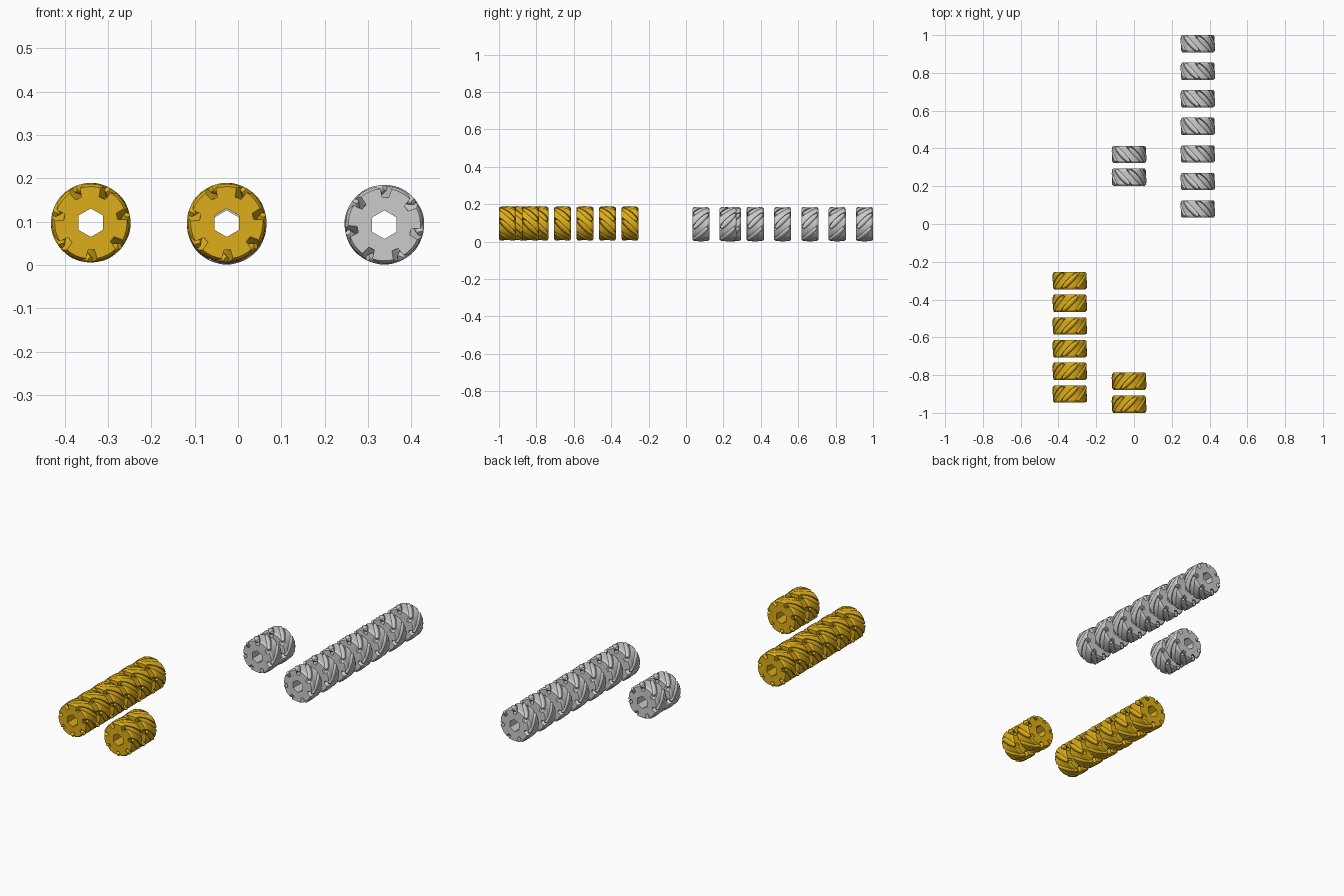
import bpy, bmesh
from math import sin, cos, pi, radians, sqrt
from mathutils import Vector

if "Cube" in bpy.data.objects:
    bpy.data.objects.remove(bpy.data.objects["Cube"])

N = 7            # rollers per wheel
R = 0.0923       # outer radius
HALF = 0.0455    # half width of a wheel
AXIS_R = 0.0765  # radius at which roller axles sit
HEX = 0.033      # corner radius of the hex bore

gold = bpy.data.materials.new("gold")
gold.diffuse_color = (0.72, 0.42, 0.01, 1)
gold.use_nodes = True
gold.node_tree.nodes["Principled BSDF"].inputs["Base Color"].default_value = gold.diffuse_color


def pt(r, a, y):
    return Vector((r * cos(a), y, r * sin(a)))


def finish(bm, name, mat, smooth=False):
    bmesh.ops.recalc_face_normals(bm, faces=bm.faces[:])
    me = bpy.data.meshes.new(name)
    bm.to_mesh(me)
    bm.free()
    if mat:
        me.materials.append(mat)
    if smooth:
        me.shade_smooth()
        me.set_sharp_from_angle(angle=radians(35))
    return me


def bridge(bm, a, b):
    n = len(a)
    return [bm.faces.new((a[i], a[(i + 1) % n], b[(i + 1) % n], b[i])) for i in range(n)]


# Hub body: a slotted section swept along a 45 degree twist, with a hex bore
def hub_mesh(hand, mid_phase, mat):
    bm = bmesh.new()
    stations = [-1, -0.78, -0.5, -0.25, 0, 0.25, 0.5, 0.78, 1]
    rings = []
    for s in stations:
        y = s * HALF
        outer = 0.0835 if abs(s) == 1 else 0.0895
        half = radians(9 + 4.5 * (1 - s * s))
        pitch = 2 * pi / N
        ring = []
        for k in range(N):
            c = mid_phase + k * pitch + hand * y / R
            section = [(-half, outer), (-half * 0.75, 0.063), (half * 0.75, 0.063)]
            section += [(half + (pitch - 2 * half) * j / 4, outer) for j in range(4)]
            ring += [bm.verts.new(pt(r, c + a, y)) for a, r in section]
        rings.append(ring)
    for a, b in zip(rings, rings[1:]):
        bridge(bm, a, b)
    bores = [[bm.verts.new(pt(HEX, pi / 2 + i * pi / 3, y)) for i in range(6)]
             for y in (-HALF, HALF)]
    bridge(bm, *bores)
    for ring, bore in ((rings[0], bores[0]), (rings[-1], bores[1])):
        edges = [bm.edges.get((loop[i], loop[i - 1])) for loop in (ring, bore)
                 for i in range(len(loop))]
        bmesh.ops.triangle_fill(bm, use_beauty=True, edges=edges)
    return finish(bm, "hub", mat)


# Barrel rollers lying diagonally in the slots, tapered to the wheel's round envelope
def roller_mesh(hand, mid_phase, mat):
    bm = bmesh.new()
    for k in range(N):
        a = mid_phase + k * 2 * pi / N
        radial = pt(1, a, 0)
        tangent = Vector((-sin(a), 0, cos(a)))
        axis = (Vector((0, 1, 0)) + tangent * hand).normalized()
        side = axis.cross(radial)
        rings = []
        for j in range(9):
            t = 0.054 * (j / 4 - 1)
            r = R - sqrt(AXIS_R ** 2 + t * t / 2)
            mid = radial * AXIS_R + axis * t
            rings.append([bm.verts.new(mid + (radial * cos(b) + side * sin(b)) * r)
                          for b in (2 * pi * i / 14 for i in range(14))])
        for p, q in zip(rings, rings[1:]):
            bridge(bm, p, q)
        bm.faces.new(rings[0])
        bm.faces.new(rings[-1])
    return finish(bm, "rollers", mat, True)


# Rows of wheels on each handed set
def place_set(label, hand, front_phase, mat, z, rows):
    mid_phase = radians(front_phase) + hand * HALF / R
    parts = {"hub": hub_mesh(hand, mid_phase, mat),
             "rollers": roller_mesh(hand, mid_phase, mat)}
    for x, ys in rows:
        for y in ys:
            for part, me in parts.items():
                ob = bpy.data.objects.new(f"{label}_wheel_{part}", me)
                ob.location = (x, y, z)
                bpy.context.collection.objects.link(ob)


place_set("gold", -1, 14, gold, 0.0975,
          [(-0.34, [-0.30 - 0.12 * i for i in range(6)]), (-0.026, [-0.832, -0.9545])])
place_set("grey", 1, 36, None, 0.093,
          [(0.338, [0.9545 - 0.1458 * i for i in range(7)]), (-0.026, [0.368, 0.248])])
